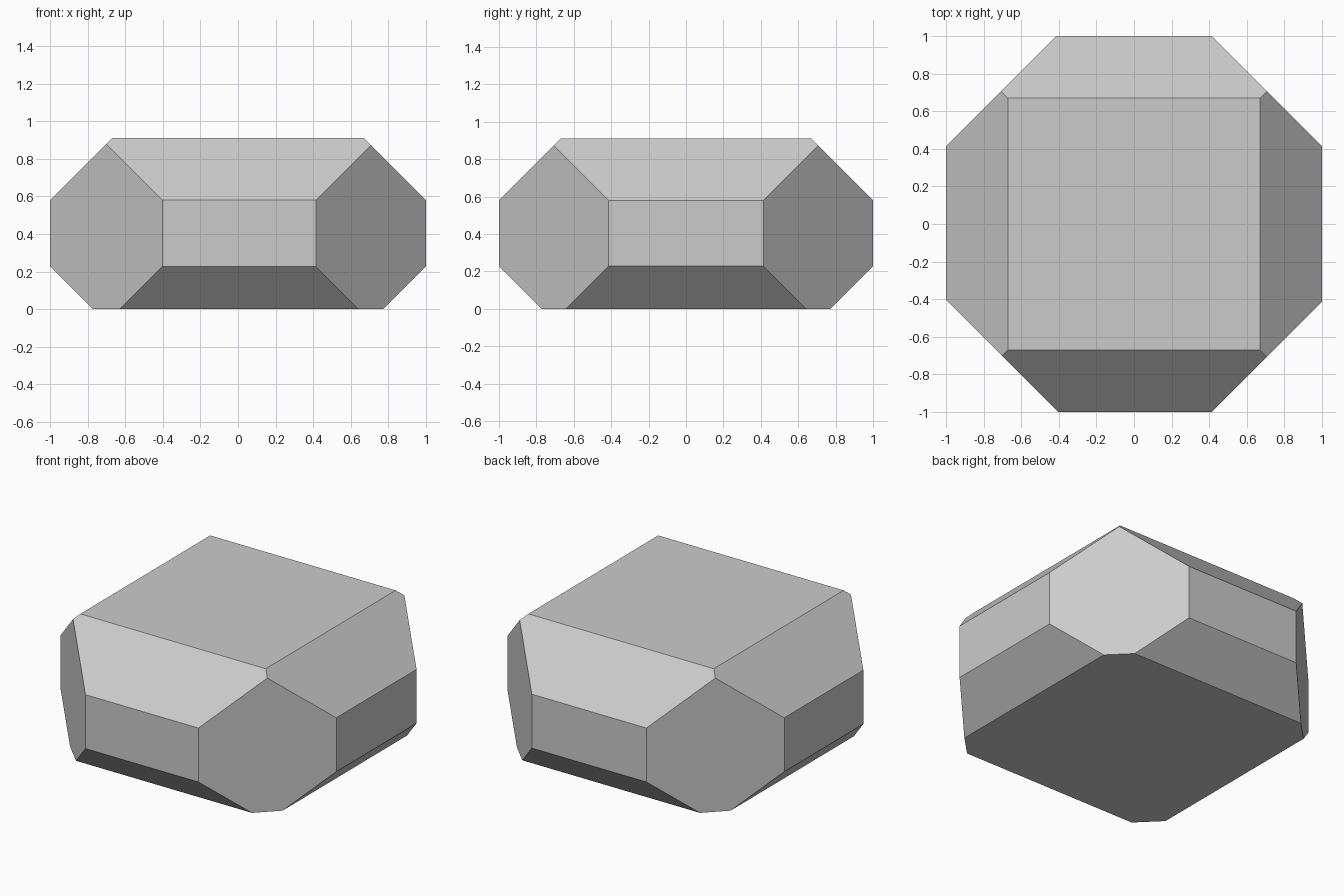
import bpy, bmesh
from mathutils import Vector

if "Cube" in bpy.data.objects:
    bpy.data.objects.remove(bpy.data.objects["Cube"])

TOP = 0.91

bm = bmesh.new()
bmesh.ops.create_cube(bm, size=2)
bmesh.ops.scale(bm, vec=(1, 1, TOP / 2), verts=bm.verts)
bmesh.ops.translate(bm, vec=(0, 0, TOP / 2), verts=bm.verts)


def cut(normal, d):
    """Slice off everything beyond normal . p = d and cap the opening."""
    n = Vector(normal)
    geom = bm.verts[:] + bm.edges[:] + bm.faces[:]
    res = bmesh.ops.bisect_plane(bm, geom=geom, dist=1e-5, plane_co=n * d / n.length_squared,
                                 plane_no=n, clear_outer=True)
    edges = [e for e in res["geom_cut"] if isinstance(e, bmesh.types.BMEdge)]
    bmesh.ops.contextual_create(bm, geom=edges)


# Sloped upper and lower bevels on the four sides
for x, y in ((1, 0), (-1, 0), (0, 1), (0, -1)):
    cut((x, y, 1), 1.58)
    cut((x, y, -1), 0.772)

# Vertical corner facets (front left is cut a touch deeper)
for x in (-1, 1):
    for y in (-1, 1):
        cut((x, y, 0), 1.402 if x + y == -2 else 1.414)

bmesh.ops.recalc_face_normals(bm, faces=bm.faces)
mesh = bpy.data.meshes.new("faceted_block")
bm.to_mesh(mesh)
bm.free()
bpy.context.collection.objects.link(bpy.data.objects.new("faceted_block", mesh))
